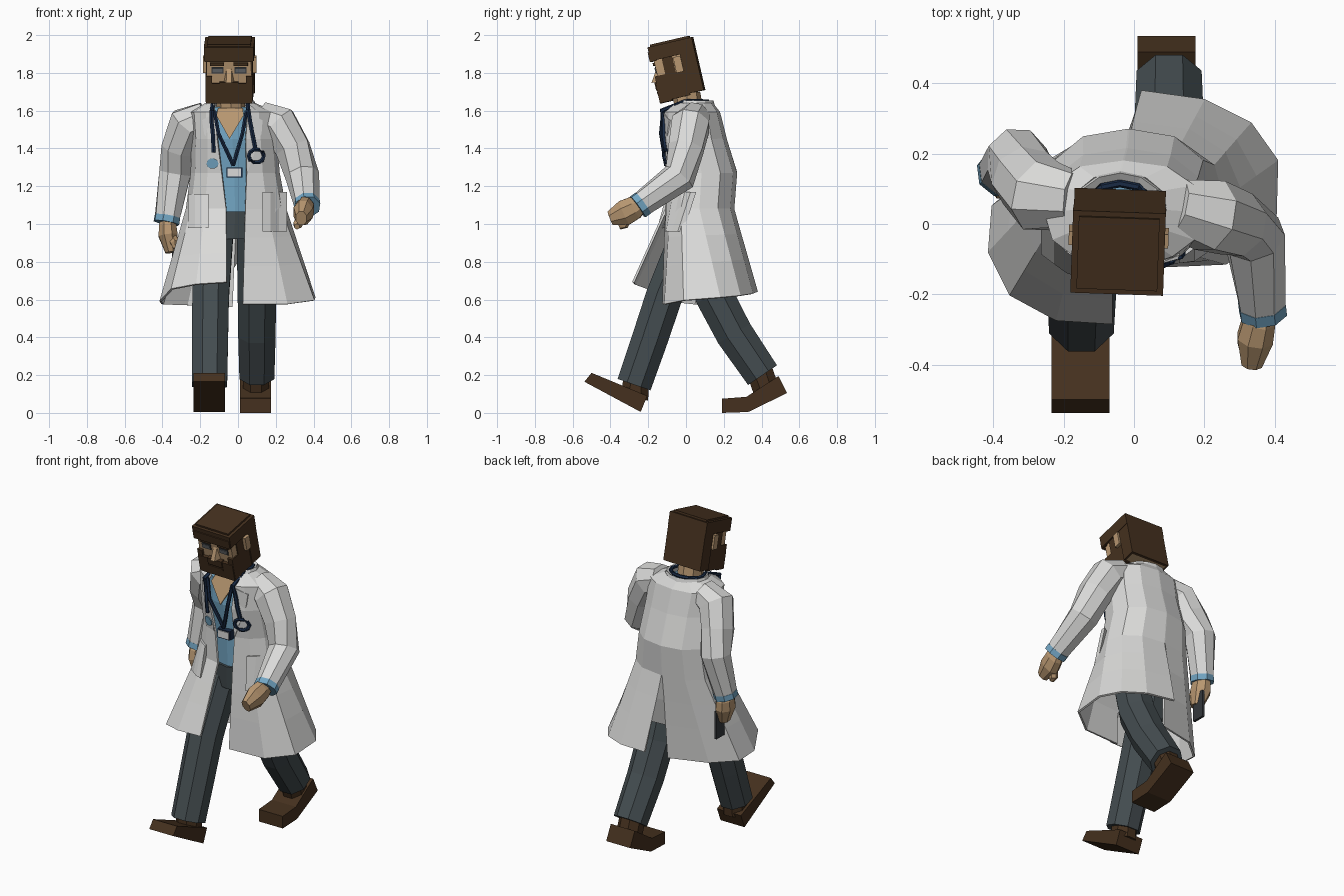
import bpy, bmesh, math
from mathutils import Vector, Matrix
from mathutils.bvhtree import BVHTree

if "Cube" in bpy.data.objects:
    bpy.data.objects.remove(bpy.data.objects["Cube"])


def mat(name, r, g, b):
    m = bpy.data.materials.new(name)
    m.diffuse_color = (r, g, b, 1)
    m.use_nodes = True
    m.node_tree.nodes["Principled BSDF"].inputs["Base Color"].default_value = m.diffuse_color
    return m


WHITE = mat("coat white", .70, .70, .69)
SLATE = mat("trouser slate", .058, .074, .081)
BROWN = mat("hair and shoe brown", .059, .030, .013)
SKIN = mat("skin", .48, .31, .165)
BLUE = mat("scrub blue", .17, .38, .55)
NAVY = mat("tube navy", .010, .024, .060)
GREY = mat("lens grey", .13, .135, .145)
DARK = mat("dark grey", .035, .04, .045)


def finish(name, bm, m):
    bmesh.ops.recalc_face_normals(bm, faces=bm.faces)
    me = bpy.data.meshes.new(name)
    bm.to_mesh(me)
    bm.free()
    me.materials.append(m)
    ob = bpy.data.objects.new(name, me)
    bpy.context.collection.objects.link(ob)
    return ob


def loft(name, rings, m, closed=True, caps=True):
    bm = bmesh.new()
    vs = [[bm.verts.new(p) for p in r] for r in rings]
    n = len(vs[0])
    for a, b in zip(vs, vs[1:]):
        for i in range(n if closed else n - 1):
            j = (i + 1) % n
            bm.faces.new((a[i], a[j], b[j], b[i]))
    if caps:
        bm.faces.new(vs[0])
        bm.faces.new(vs[-1])
    return finish(name, bm, m)


def tube(name, pts, radii, m, n=8, closed=False, flat=1.0, side=None):
    """Tube through pts; flat squashes it along the side direction."""
    pts = [Vector(p) for p in pts]
    rings = []
    for i, p in enumerate(pts):
        if closed:
            t = pts[(i + 1) % len(pts)] - pts[i - 1]
        else:
            t = pts[min(i + 1, len(pts) - 1)] - pts[max(i - 1, 0)]
        t.normalize()
        ref = Vector(side) if side else Vector((1, 0, 0)) if abs(t.x) < .8 else Vector((0, 0, -1))
        u = (ref - t * ref.dot(t)).normalized()
        v = t.cross(u)
        r = radii[i] if isinstance(radii, (list, tuple)) else radii
        rings.append([p + u * r * flat * math.cos(a) + v * r * math.sin(a)
                      for a in [(k + .5) * math.tau / n for k in range(n)]])
    if closed:
        rings.append(rings[0])
    return loft(name, rings, m, caps=not closed)


def box(name, x, y, z, m, frame=Matrix()):
    bm = bmesh.new()
    bmesh.ops.create_cube(bm, size=1)
    for v in bm.verts:
        q = Vector([lo + (c + .5) * (hi - lo) for c, (lo, hi) in zip(v.co, (x, y, z))])
        v.co = frame @ q
    return finish(name, bm, m)


def prism(name, profile, x0, x1, m):
    return loft(name, [[(x, y, z) for y, z in profile] for x in (x0, x1)], m)


# Coat: half rings from front opening to back seam, one per side
ANGLES = [12, 35, 62, 90, 118, 150, 180]


def spow(v, e=.85):
    return math.copysign(abs(v) ** e, v)


def half(s, z, cx, rx, yf, yb, opening):
    cy, ry = (yf + yb) / 2, (yb - yf) / 2
    pts = []
    for a in map(math.radians, ANGLES):
        pts.append(Vector((cx + s * rx * spow(math.sin(a)), cy - ry * spow(math.cos(a)), z)))
    pts[0].x = opening
    pts[-1].x = cx + s * .002
    return pts


HEM_R = [(-.06, -.28, .69), (-.22, -.27, .68), (-.35, -.2, .655), (-.41, -.08, .59),
         (-.40, .05, .575), (-.27, .16, .57), (-.03, .22, .56)]
HEM_L = [(.025, -.12, .575), (.26, -.11, .575), (.40, -.01, .595), (.405, .18, .61),
         (.33, .285, .62), (.2, .35, .63), (.02, .375, .64)]
# z, centre x, half width, front y, back y, openings
BODY = [(1.635, -.04, .13, -.06, .14, -.125, .05), (1.59, -.03, .22, -.11, .175, -.125, .05),
        (1.45, -.02, .22, -.122, .21, -.108, .04), (1.27, -.015, .23, -.1, .265, -.085, .045),
        (1.08, -.01, .26, -.108, .25, -.062, .038)]


def coat_ring(z, cx, rx, yf, yb, ol, orr):
    return half(-1, z, cx, rx, yf, yb, ol) + half(1, z, cx, rx, yf, yb, orr)[::-1]


rings = [coat_ring(*b) for b in BODY]
hem = [Vector(p) for p in HEM_R + HEM_L[::-1]]
waist = rings[-1]
for f in (.3, .6, 1):
    rings.append([a.lerp(b, f) for a, b in zip(waist, hem)])
bm = bmesh.new()
vs = [[bm.verts.new(p) for p in r] for r in rings]
for k, (a, b) in enumerate(zip(vs, vs[1:])):
    for i in range(len(a) - 1):
        if i == 6 and k > len(BODY):      # rear vent
            continue
        bm.faces.new((a[i], a[i + 1], b[i + 1], b[i]))
bvh = BVHTree.FromBMesh(bm)
coat = finish("coat", bm, WHITE)
mod = coat.modifiers.new("thickness", "SOLIDIFY")
mod.thickness = .012
mod.offset = 0


def front_y(x, z):
    for k in range(40):                   # step inward until the coat front is found
        hit = bvh.ray_cast(Vector((x, -2, z)), Vector((0, 1, 0)))[0]
        if hit and hit.y < .06:
            return hit.y
        if -.12 < x < .06:
            return -.11
        x -= math.copysign(.005, x)
    return -.11


def plate(name, corners, m, thick=.009, lift=.008):
    """Thin panel laid on the coat front; corners are (x, z)."""
    outer = [(x, front_y(x, z) - lift - thick, z) for x, z in corners]
    inner = [(x, y + thick, z) for x, y, z in outer]
    return loft(name, [outer, inner], m)


# Hip pockets wrapped round the coat front
for x0, x1, z0, z1 in ((-.265, -.155, .98, 1.16), (.13, .26, .96, 1.17)):
    cols = []
    for k in range(4):
        x = x0 + (x1 - x0) * k / 3
        a, b = front_y(x, z0) - .018, front_y(x, z1) - .022
        cols.append([(x, a, z0), (x, b, z1), (x, b + .03, z1), (x, a + .03, z0)])
    loft("hip_pocket", cols, WHITE)
plate("right_lapel", [(-.125, 1.585), (-.19, 1.55), (-.18, 1.48), (-.09, 1.27)], WHITE, .009, .004)
plate("left_lapel", [(.05, 1.585), (.13, 1.55), (.125, 1.48), (.05, 1.27)], WHITE, .009, .004)


def oval(z, cx, cy, rx, ry, n=12):
    return [(cx + rx * math.cos(k * math.tau / n), cy + ry * math.sin(k * math.tau / n), z) for k in range(n)]


# Open-fronted collar, scrub top, neck and hips
def arc(z, cx, cy, rx, ry):
    return [(cx + rx * math.cos(a), cy + ry * math.sin(a), z) for a in [math.radians(-50 + 28 * k) for k in range(11)]]


loft("collar", [arc(1.575, -.04, .035, .16, .13), arc(1.655, -.04, .045, .125, .1),
                arc(1.64, -.04, .045, .1, .08)], WHITE, closed=False, caps=False)
loft("scrub_top", [oval(1.045, -.015, .055, .165, .135), oval(1.27, -.02, .055, .17, .138),
                   oval(1.45, -.03, .035, .17, .138), oval(1.585, -.04, .03, .15, .12),
                   oval(1.62, -.04, .045, .105, .085)], BLUE)
loft("neck", [oval(1.5, -.035, .035, .075, .075, 8), oval(1.7, -.04, .0, .075, .075, 8)], SKIN)
loft("neckline", [[(x, y + d, z) for x, y, z in
                   ((-.105, -.06, 1.615), (.025, -.06, 1.615), (.03, -.1, 1.575), (-.045, -.112, 1.45),
                    (-.115, -.1, 1.575))] for d in (0, .03)], SKIN)
loft("hips", [oval(.92, -.02, .04, .16, .12), oval(1.065, -.015, .055, .185, .15)], SLATE)

# Arms: sleeve, cuff, hand
ARMS = {
    "right": ([(-.17, .07, 1.57), (-.265, .08, 1.53), (-.31, .13, 1.40), (-.333, .185, 1.27), (-.375, .15, 1.03)],
              [(-.37, .14, .94), (-.355, .13, .85)], (-.335, .09, .90)),
    "left": ([(.12, .05, 1.57), (.215, .025, 1.53), (.29, 0, 1.40), (.342, -.035, 1.25), (.365, -.235, 1.105)],
             [(.345, -.325, 1.06), (.335, -.40, 1.03)], (.315, -.33, .995))}
for side, (path, hand, thumb) in ARMS.items():
    s = -1 if side == "right" else 1
    tube(side + "_sleeve", path, [.082, .108, .098, .09, .069], WHITE, side=(s, 0, 1))
    w, p = Vector(path[-1]), Vector(hand[0])
    d = (w - Vector(path[-2])).normalized()
    tube(side + "_cuff", [w - d * .01, w + d * .025], .071, BLUE, side=(s, 0, 1))
    tube(side + "_hand", [w, w.lerp(p, .4)] + hand, [.045, .066, .073, .042], SKIN, 8, flat=.75)
    tube(side + "_thumb", [p.lerp(w, .4), Vector(thumb), Vector(thumb) + (Vector(hand[1]) - p) * .3],
         [.025, .026, .016], SKIN, 6)
box("held_phone", (-.35, -.335), (.12, .2), (.75, .92), DARK)

# Legs and shoes
tube("front_leg", [(-.12, .03, .98), (-.145, -.115, .62), (-.148, -.195, .38), (-.15, -.275, .15)],
     [.105, .105, .103, .1], SLATE)
tube("rear_leg", [(.085, .04, .98), (.1, .15, .62), (.1, .255, .42), (.1, .405, .20)],
     [.1, .11, .107, .1], SLATE)
prism("front_shoe", [(-.50, .212), (-.538, .165), (-.24, .005), (-.205, .09)], -.235, -.07, BROWN)
prism("rear_shoe", [(.19, 0), (.33, .005), (.535, .105), (.49, .195), (.32, .085), (.19, .075)], .01, .175, BROWN)
tube("front_ankle", [(-.15, -.265, .17), (-.15, -.27, .07)], .075, BROWN)
tube("rear_ankle", [(.095, .39, .22), (.095, .425, .12)], .075, BROWN)

# Head, built in a forward-leaning, slightly turned frame
H = (Matrix.Translation((-.044, -.045, 1.82)) @ Matrix.Rotation(math.radians(-2), 4, 'Z')
     @ Matrix.Rotation(math.radians(13), 4, 'X'))
box("face", (-.118, .118), (-.108, .1), (-.14, .14), SKIN, H)
box("hair_crown", (-.132, .132), (-.125, .115), (.072, .147), BROWN, H)
box("hair_cap", (-.115, .115), (-.11, .1), (.14, .158), BROWN, H)
box("hair_fringe", (-.128, .128), (-.130, -.09), (.068, .12), BROWN, H)
box("hair_back", (-.130, .130), (.035, .115), (-.14, .14), BROWN, H)
box("beard_chin", (-.122, .122), (-.127, -.06), (-.157, -.05), BROWN, H)
box("moustache", (-.05, .05), (-.134, -.1), (-.085, -.042), BROWN, H)
box("mouth", (-.05, .05), (-.132, -.12), (-.108, -.094), BROWN, H)
for s in (-1, 1):
    def sx(a, b):
        return tuple(sorted((s * a, s * b)))
    box("beard_side", sx(.09, .124), (-.122, .04), (-.15, -.012), BROWN, H)
    box("sideburn", sx(.1, .124), (-.065, -.008), (-.02, .08), BROWN, H)
    box("ear", sx(.11, .142), (-.005, .035), (-.02, .065), SKIN, H)
    box("eyebrow", sx(.025, .1), (-.118, -.1), (.045, .06), BROWN, H)
    box("eye_rim", sx(.03, .092), (-.112, -.1), (.002, .036), DARK, H)
    box("eye", sx(.035, .087), (-.115, -.1), (.007, .031), GREY, H)
bm = bmesh.new()
nose = [bm.verts.new(H @ Vector(p)) for p in
        ((-.012, -.106, .03), (.012, -.106, .03), (.028, -.106, -.045), (-.028, -.106, -.045),
         (-.014, -.15, -.04), (.014, -.15, -.04))]
for f in ((0, 1, 5, 4), (1, 2, 5), (0, 4, 3), (4, 5, 2, 3), (0, 3, 2, 1)):
    bm.faces.new([nose[i] for i in f])
finish("nose", bm, SKIN)


# Stethoscope, lanyard and badge
def draped(xz, lift=.012):
    return [(x, front_y(x, z) - lift, z) for x, z in xz]


tube("stethoscope_neck", [(-.04 + .105 * math.cos(a), .04 + .075 * math.sin(a), 1.65)
                          for a in [math.radians(-30 + 30 * k) for k in range(9)]], .011, NAVY, 6)
tube("stethoscope_right", [(-.13, 0, 1.65), (-.14, -.13, 1.595)]
     + draped([(-.14, 1.54), (-.132, 1.46), (-.13, 1.38)]), .012, NAVY, 6)
tube("stethoscope_left", [(.05, 0, 1.65), (.055, -.13, 1.6)]
     + draped([(.065, 1.54), (.078, 1.47), (.092, 1.40)]), .012, NAVY, 6)
tube("stethoscope_loop", draped([(.097 + .04 * math.cos(k * math.tau / 10), 1.36 + .036 * math.sin(k * math.tau / 10))
                                 for k in range(10)]), .011, NAVY, 6, closed=True)
plate("chest_disc", [(-.135 + .032 * math.cos(k * math.tau / 10), 1.32 + .028 * math.sin(k * math.tau / 10))
                     for k in range(10)], BLUE, .009, .006)
for x0 in (-.125, .045):
    tube("lanyard", [(x0, -.12, 1.6), (x0 * .75 - .01, -.132, 1.48), (-.025, -.105, 1.31)], .011, NAVY, 6)
box("badge_frame", (-.062, .024), (-.115, -.07), (1.245, 1.3), NAVY)
box("badge", (-.055, .017), (-.12, -.11), (1.252, 1.293), WHITE)
